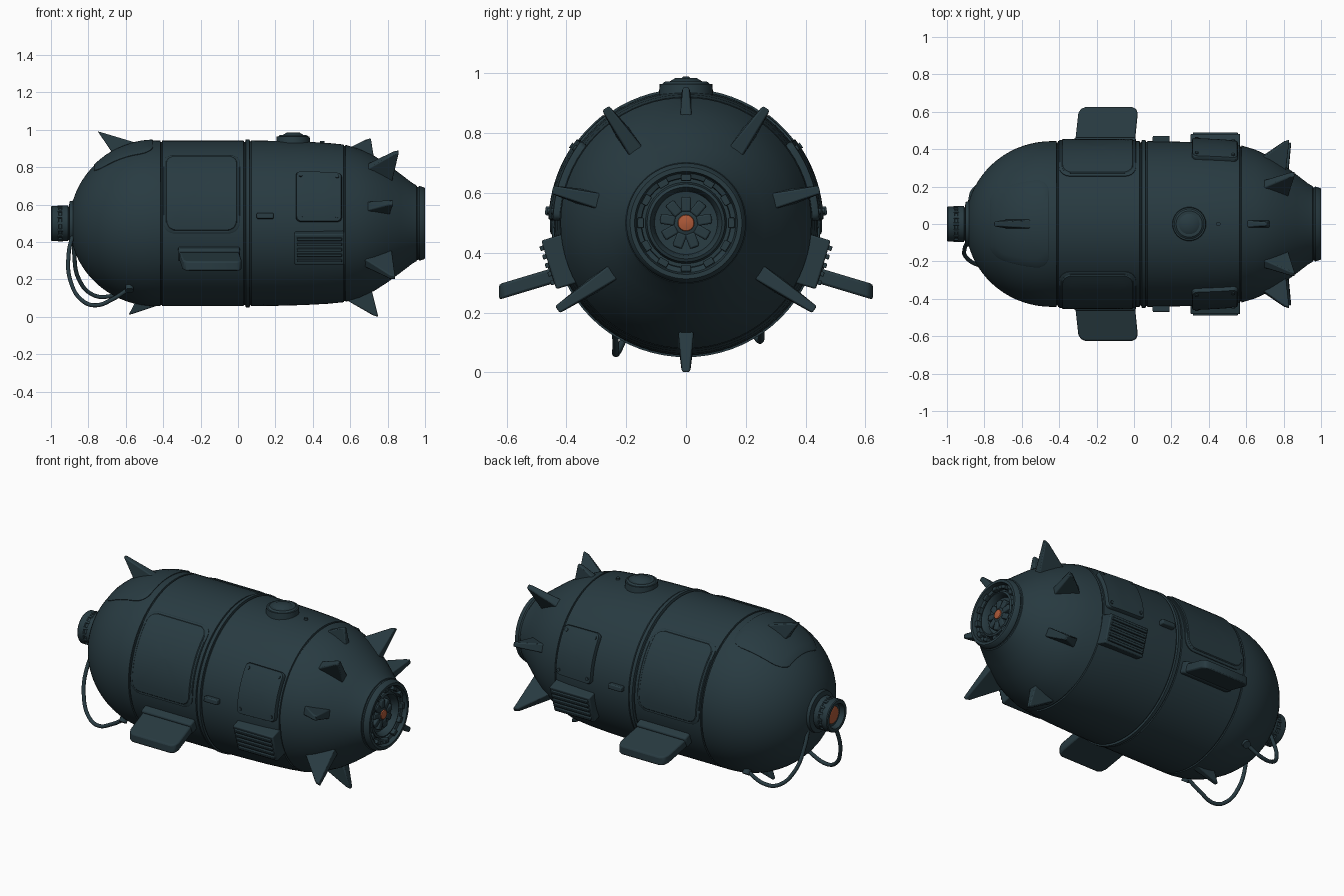
import bpy, bmesh, math
from mathutils import Matrix, Vector

if "Cube" in bpy.data.objects:
    bpy.data.objects.remove(bpy.data.objects["Cube"])

CZ = 0.5  # height of the hull axis


def mat(name, rgb):
    m = bpy.data.materials.new(name)
    m.diffuse_color = (*rgb, 1)
    m.use_nodes = True
    m.node_tree.nodes["Principled BSDF"].inputs["Base Color"].default_value = m.diffuse_color
    return m


TEAL = mat("dark_teal", (0.021, 0.043, 0.053))
ORANGE = mat("burnt_orange", (0.42, 0.1, 0.04))


def finish(name, bm, m=TEAL, bevel=0.0, angle=35):
    bmesh.ops.remove_doubles(bm, verts=bm.verts, dist=1e-6)
    bmesh.ops.recalc_face_normals(bm, faces=bm.faces)
    me = bpy.data.meshes.new(name)
    bm.to_mesh(me)
    bm.free()
    ob = bpy.data.objects.new(name, me)
    bpy.context.collection.objects.link(ob)
    me.materials.append(m)
    if bevel:
        b = ob.modifiers.new("bevel", 'BEVEL')
        b.width, b.segments = bevel, 2
    bpy.ops.object.select_all(action='DESELECT')
    bpy.context.view_layer.objects.active = ob
    ob.select_set(True)
    bpy.ops.object.shade_smooth_by_angle(angle=math.radians(angle))
    return ob


def polar(x, r, a):
    return Vector((x, r * math.cos(a), CZ + r * math.sin(a)))


def frame(x, r, deg):
    # local axes: x along the hull, y tangent, z outward
    a = math.radians(deg)
    c, s = math.cos(a), math.sin(a)
    p = polar(x, r, a)
    return Matrix(((1, 0, 0, p.x), (0, -s, c, p.y), (0, c, s, p.z), (0, 0, 0, 1)))


def lathe(name, prof, n=72, m=TEAL):
    bm = bmesh.new()
    rings = [[bm.verts.new(polar(x, r, 2 * math.pi * i / n)) for i in range(n)] for x, r in prof]
    for A, B in zip(rings, rings[1:]):
        for i in range(n):
            j = (i + 1) % n
            bm.faces.new((A[i], A[j], B[j], B[i]))
    bm.faces.new(rings[0])
    bm.faces.new(rings[-1])
    return finish(name, bm, m)


def box(name, x, r, deg, size, bevel=0.006):
    bm = bmesh.new()
    bmesh.ops.create_cube(bm, size=1, matrix=frame(x, r, deg) @ Matrix.Diagonal((*size, 1)))
    return finish(name, bm, bevel=bevel)


def disc(name, x, r, deg, rad, depth, top=None):
    bm = bmesh.new()
    bmesh.ops.create_cone(bm, cap_ends=True, segments=32, radius1=rad,
                          radius2=rad if top is None else top, depth=depth, matrix=frame(x, r, deg))
    return finish(name, bm)


# smooth hull outline (x, radius)
TAIL = [(-0.44 - 0.46 * math.cos(t), 0.443 * math.sin(t))
        for t in [math.radians(12 + 78 * i / 16) for i in range(17)]]
NOSE = [(0.05, 0.443), (0.2, 0.441), (0.35, 0.437), (0.48, 0.43), (0.57, 0.421), (0.65, 0.397),
        (0.73, 0.36), (0.8, 0.315), (0.87, 0.263), (0.93, 0.217), (0.955, 0.202)]
SMOOTH = TAIL + NOSE


def hull_r(x):
    for (x0, r0), (x1, r1) in zip(SMOOTH, SMOOTH[1:]):
        if x0 <= x <= x1:
            return r0 + (r1 - r0) * (x - x0) / (x1 - x0)
    return SMOOTH[-1][1]


# hull with panel grooves
def groove(x, w=0.005, d=0.007):
    return [(x - w, hull_r(x - w)), (x - w * .6, hull_r(x) - d), (x + w * .6, hull_r(x) - d), (x + w, hull_r(x + w))]


prof = TAIL + groove(-0.41) + groove(0.035)
prof += [(0.042, 0.449), (0.062, 0.449), (0.064, 0.436), (0.072, 0.443)]
prof += NOSE[1:4] + groove(0.57) + NOSE[5:]
# nozzle rim and recessed rings
prof += [(0.957, 0.196), (0.963, 0.194), (0.97, 0.2), (0.995, 0.192), (1.0, 0.187), (1.0, 0.172),
         (0.975, 0.166), (0.97, 0.15), (0.95, 0.148), (0.95, 0.136), (0.975, 0.13), (0.98, 0.12),
         (0.965, 0.11), (0.94, 0.105), (0.93, 0.02)]
lathe("hull", prof)
for i in range(12):
    box("nozzle_block", 0.97, 0.152, i * 30, (0.04, 0.035, 0.022), 0.003)
for i in range(9):
    box("nozzle_petal", 0.945, 0.062, i * 40 + 10, (0.035, 0.034, 0.05), 0.006)
lathe("nozzle_hub", [(0.92, 0.048), (0.955, 0.045), (0.962, 0.03)], 24)
lathe("nozzle_core", [(0.955, 0.03), (0.968, 0.026), (0.972, 0.01)], 24, ORANGE)

# tail coupling
lathe("tail_flange", [(-0.84, 0.17), (-0.872, 0.15), (-0.878, 0.122), (-0.9, 0.118), (-0.905, 0.085)], 48)
lathe("tail_coupling", [(-0.88, 0.08), (-0.905, 0.088), (-0.91, 0.095), (-0.94, 0.095), (-0.944, 0.088), (-0.956, 0.088),
                        (-0.96, 0.094), (-0.995, 0.094), (-1.0, 0.09), (-1.0, 0.072), (-0.97, 0.066), (-0.97, 0.01)], 48)
lathe("tail_core", [(-0.965, 0.052), (-0.975, 0.05), (-0.98, 0.035)], 32, ORANGE)
for i in range(16):
    box("coupling_rib", -0.95, 0.091, i * 22.5, (0.03, 0.014, 0.01), 0.002)


# plates that follow the hull, with rounded corners
def hull_plate(name, x0, x1, d0, d1, h, corner=0.04):
    R = 0.443
    cx, cs = (x0 + x1) / 2, math.radians(d0 + d1) / 2 * R
    hx, hs = (x1 - x0) / 2, math.radians(d1 - d0) / 2 * R
    arc = []
    for k, (sx, sy) in enumerate(((1, 1), (-1, 1), (-1, -1), (1, -1))):
        for i in range(6):
            t = math.pi / 2 * (k + i / 5)
            arc.append((sx * (hx - corner) + corner * math.cos(t), sy * (hs - corner) + corner * math.sin(t)))
    out = []
    for i, p in enumerate(arc):
        q = arc[(i + 1) % len(arc)]
        n = 9 if i % 6 == 5 else 1
        out += [(p[0] + (q[0] - p[0]) * j / n, p[1] + (q[1] - p[1]) * j / n) for j in range(n)]
    bm = bmesh.new()
    prev = None
    e = 0.004 / min(hx, hs)
    for f, dh in ((1, -0.012), (1, h * .6), (1 - e, h), (.8, h), (.6, h), (.4, h), (.2, h), (.02, h)):
        ring = [bm.verts.new(polar(cx + u * f, hull_r(cx + u * f) + dh, (cs + v * f) / R)) for u, v in out]
        if prev:
            for i in range(len(ring)):
                j = (i + 1) % len(ring)
                bm.faces.new((prev[i], prev[j], ring[j], ring[i]))
        prev = ring
    bm.faces.new(prev)
    return finish(name, bm, angle=30)


hull_plate("tail_cover", -0.77, -0.455, 58, 122, 0.006, 0.07)


# triangular blade fins
def fin(name, deg, b0, b1, tip, tip_r, w=0.028):
    bm = bmesh.new()
    d = 0.028 if tip > (b0 + b1) / 2 else -0.028
    pts = [(b0, hull_r(b0) - 0.03, w), (b1, hull_r(b1) - 0.03, w),
           (tip, tip_r, w * .5), (tip - d, tip_r - 0.008, w * .5)]
    if d < 0:
        pts = [pts[0], pts[1], pts[3], pts[2]]
    F = frame(0, 0, deg)
    sides = [[bm.verts.new(F @ Vector((x, s * t, r))) for x, r, t in pts] for s in (-1, 1)]
    bm.faces.new(sides[0])
    bm.faces.new(sides[1])
    for i in range(4):
        j = (i + 1) % 4
        bm.faces.new((sides[0][i], sides[0][j], sides[1][j], sides[1][i]))
    return finish(name, bm, bevel=0.006)


fin("nose_fin_top", 90, 0.57, 0.73, 0.71, 0.455, 0.022)
fin("nose_fin_bottom", -90, 0.55, 0.71, 0.75, 0.5)
fin("tail_fin_top", 90, -0.66, -0.48, -0.75, 0.492)
fin("tail_fin_bottom", -90, -0.54, -0.35, -0.585, 0.49)

# parts repeated on both sides
for side in (1, -1):
    tag = "left" if side == 1 else "right"

    def ang(d):
        return d if side == 1 else 180 - d

    def plate(name, x0, x1, d0, d1, h, c):
        lo, hi = sorted((ang(d0), ang(d1)))
        hull_plate(f"{tag}_{name}", x0, x1, lo, hi, h, c)

    fin(f"{tag}_nose_fin_upper", ang(55), 0.67, 0.82, 0.86, 0.47)
    fin(f"{tag}_nose_fin_side", ang(14), 0.67, 0.81, 0.83, 0.462)
    fin(f"{tag}_nose_fin_lower", ang(-34), 0.66, 0.82, 0.84, 0.52)
    # door with rim
    plate("door_rim", -0.4, 0.01, -7, 55, 0.007, 0.06)
    plate("door", -0.385, -0.005, -5, 53, 0.012, 0.05)
    # bolted access panel
    plate("access_panel", 0.31, 0.555, 1, 38, 0.022, 0.025)
    for bx in (0.335, 0.53):
        for d in (5, 34):
            disc(f"{tag}_panel_bolt", bx, hull_r(bx) + 0.022, ang(d), 0.01, 0.012)
    # louvred vent
    box(f"{tag}_vent_box", 0.435, 0.44, ang(-17), (0.265, 0.17, 0.08))
    for i in range(5):
        box(f"{tag}_vent_slat", 0.435, 0.484, ang(-17), (0.24, 0.016, 0.016), 0.003).location += \
            frame(0, 0, ang(-17)).to_3x3() @ Vector((0, (i - 2) * 0.03, 0))
    box(f"{tag}_latch", 0.145, 0.455, ang(5), (0.09, 0.03, 0.035))
    # side wing, tilted down, with root bracket
    bm = bmesh.new()
    plan = [(-0.32, 0.39), (0.0, 0.39), (0.02, 0.59), (0.012, 0.615), (-0.01, 0.625),
            (-0.26, 0.625), (-0.285, 0.615), (-0.298, 0.59)]
    low = [bm.verts.new((x, side * y, 0.311 - (y - 0.4) * 0.3)) for x, y in plan]
    top = [bm.verts.new((v.co.x, v.co.y, v.co.z + 0.052)) for v in low]
    bm.faces.new(low)
    bm.faces.new(top)
    for i in range(8):
        j = (i + 1) % 8
        bm.faces.new((low[i], low[j], top[j], top[i]))
    finish(f"{tag}_wing", bm, bevel=0.008)
    box(f"{tag}_wing_root", -0.155, 0.45, ang(-21), (0.33, 0.07, 0.07), 0.01)
    # drooping cable
    if side == -1:
        path = [(-0.88, .08, .45), (-0.905, .13, .34), (-0.895, .18, .19), (-0.83, .22, .085),
                (-0.76, .235, .062), (-0.67, .235, .095), (-0.57, .24, .16)]
    else:
        path = [(-0.87, .08, .45), (-0.875, .13, .33), (-0.85, .19, .2), (-0.78, .235, .12),
                (-0.7, .25, .108), (-0.57, .25, .16)]
    cu = bpy.data.curves.new(f"{tag}_cable", 'CURVE')
    cu.dimensions, cu.bevel_depth, cu.bevel_resolution = '3D', 0.011, 3
    sp = cu.splines.new('BEZIER')
    sp.bezier_points.add(len(path) - 1)
    for p, (x, y, z) in zip(sp.bezier_points, path):
        p.co = (x, side * y, z)
        p.handle_left_type = p.handle_right_type = 'AUTO'
    cu.materials.append(TEAL)
    bpy.context.collection.objects.link(bpy.data.objects.new(f"{tag}_cable", cu))
    disc(f"{tag}_cable_socket", -0.58, 0.42, ang(-54), 0.022, 0.05)

# top hatch
disc("hatch_base", 0.295, 0.44, 90, 0.092, 0.05, 0.088)
disc("hatch_ring", 0.295, 0.467, 90, 0.085, 0.012, 0.07)
disc("hatch_dome", 0.295, 0.478, 90, 0.058, 0.014, 0.035)
disc("top_bolt", 0.45, 0.435, 90, 0.012, 0.012)
